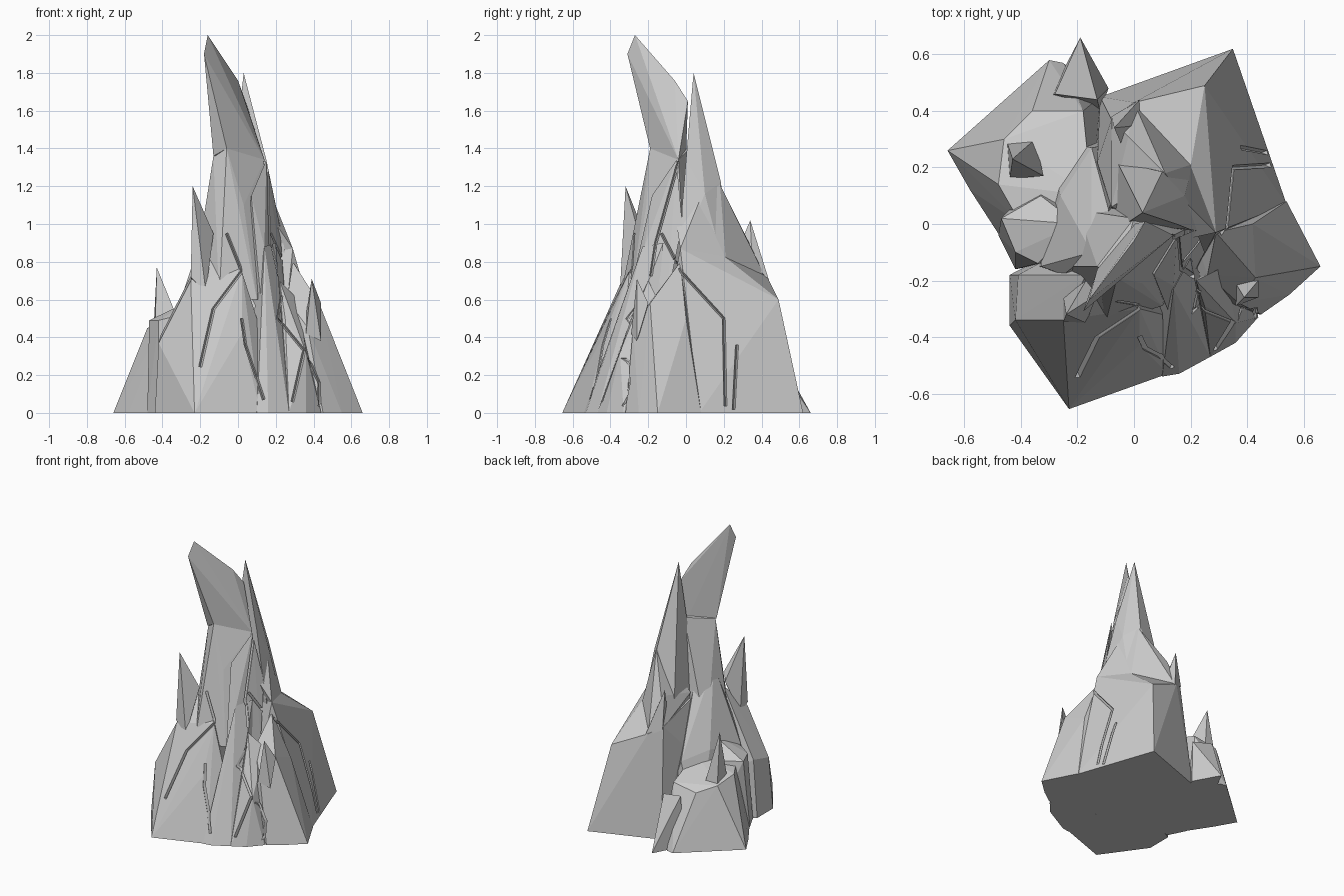
import bpy, bmesh
from mathutils import Vector
from mathutils.bvhtree import BVHTree

if "Cube" in bpy.data.objects:
    bpy.data.objects.remove(bpy.data.objects["Cube"])

crags = []


def add_object(name, bm):
    bmesh.ops.recalc_face_normals(bm, faces=bm.faces)
    mesh = bpy.data.meshes.new(name)
    bm.to_mesh(mesh)
    bm.free()
    ob = bpy.data.objects.new(name, mesh)
    bpy.context.collection.objects.link(ob)
    return ob


def crag(name, foot, upper):
    """Faceted rock: convex hull of a ground outline and its upper corners."""
    bm = bmesh.new()
    for p in [(x, y, 0) for x, y in foot] + upper:
        bm.verts.new(p)
    res = bmesh.ops.convex_hull(bm, input=bm.verts[:])
    junk = {g for g in res["geom_interior"] + res["geom_unused"]
            if isinstance(g, bmesh.types.BMVert)}
    bmesh.ops.delete(bm, geom=list(junk), context='VERTS')
    crags.append(add_object(name, bm))


# Front left buttress and its spike
crag("front_left_buttress",
     [(-.23, -.655), (-.44, -.36), (-.44, -.18), (.12, -.53), (.1, .1)],
     [(-.42, -.34, .37), (-.41, -.18, .41), (-.25, -.34, .7), (-.15, -.43, .48),
      (.02, -.43, .42), (.02, -.3, .75), (-.17, -.18, .88), (.1, -.32, .5)])
crag("front_left_spike", [],
     [(-.24, -.32, 1.2), (-.25, -.345, .72), (-.17, -.35, .64), (-.13, -.25, .95),
      (-.17, -.2, .9), (-.25, -.26, .68)])

# Central shaft with the leaning blade on top
crag("central_shaft", [],
     [(-.13, -.15, 1.36), (-.06, -.19, 1.4), (.14, -.04, 1.34), (.0, .02, 1.4),
      (-.16, -.12, 1.08), (-.1, -.22, 1.1), (.03, -.21, 1.1), (.18, -.02, 1.0),
      (-.25, -.15, .6), (-.1, -.35, .6), (.1, -.29, .6), (.22, -.1, .6),
      (.05, .1, .6), (-.2, .05, .6)])
crag("leaning_blade", [],
     [(-.16, -.27, 2.0), (-.18, -.31, 1.9), (-.06, -.14, 1.85), (.0, -.06, 1.76),
      (.04, .01, 1.65), (-.13, -.16, 1.36), (-.06, -.19, 1.4), (.14, -.04, 1.34),
      (.0, .0, 1.36)])
crag("front_spine", [],
     [(.15, -.05, 1.34), (.07, -.18, 1.15), (.14, -.22, .88), (.22, -.02, 1.0),
      (.13, -.33, .5), (.25, -.1, .6), (.02, -.1, .7)])

# Back peak, the saddle under it and the big body below
crag("back_peak", [],
     [(.03, .04, 1.8), (.15, .0, 1.34), (.18, .1, 1.16), (.1, .185, 1.22),
      (.2, -.02, 1.1), (-.03, .0, 1.25), (.2, .18, .85), (.25, -.03, .85),
      (-.06, .22, .85), (-.07, .04, .85)])
crag("back_saddle", [],
     [(.11, .18, 1.21), (-.02, .31, .95), (-.08, .37, .76), (.0, .43, .7),
      (.19, .07, 1.12), (.2, .21, .82), (.29, -.03, .87), (-.08, .06, .9),
      (.2, -.05, 1.0), (.0, .1, .6), (.2, .1, .6)])
crag("back_body",
     [(.35, .62), (-.12, .45), (-.14, .15), (.47, .27), (.54, .07), (.2, -.2),
      (-.12, 0)],
     [(.25, .49, .6), (.0, .43, .72), (-.08, .37, .77), (.2, .2, .83),
      (.29, -.03, .87), (-.08, .06, .85), (-.13, .22, .6)])
crag("back_spike", [],
     [(-.07, .34, 1.02), (-.08, .38, .75), (.02, .44, .7), (.02, .35, .8),
      (-.04, .27, .85)])

# Right buttress and its spike
crag("right_buttress",
     [(.66, -.15), (.54, .08), (.55, -.25), (.45, -.32), (.2, 0), (.2, -.3)],
     [(.49, -.18, .42), (.43, -.19, .58), (.42, .0, .5), (.29, -.03, .8),
      (.26, -.18, .6), (.37, -.28, .45)])
crag("right_spike", [],
     [(.39, -.26, .71), (.44, -.2, .58), (.36, -.21, .52), (.36, -.29, .42),
      (.44, -.26, .38)])

# Front right ribs and the hidden foundation between the rocks
crag("front_rib",
     [(.1, -.54), (.16, -.53), (.27, -.47), (.0, -.3), (.25, -.2)],
     [(.12, -.36, .5), (.14, -.23, .88), (.2, -.12, .9), (.2, -.3, .45)])
crag("front_right_rib",
     [(.27, -.47), (.36, -.42), (.44, -.33), (.2, -.2), (.4, -.15)],
     [(.36, -.35, .32), (.25, -.29, .5), (.22, -.2, .7), (.32, -.15, .6)])
crag("foundation", [(0, -.25), (.25, -.25), (.25, 0), (0, 0)],
     [(.1, -.15, .5), (.2, -.1, .5), (.1, 0, .5)])

# Left side: low rock, its spike, back wedge, shoulder block and inner slope
crag("left_rock",
     [(-.66, .26), (-.3, .58), (-.25, .57), (-.12, .45), (-.1, .1),
      (-.47, -.05), (-.58, .12)],
     [(-.46, .3, .42), (-.36, .4, .38), (-.48, .14, .45), (-.4, .0, .46),
      (-.18, .4, .41), (-.15, .1, .5)])
crag("left_spike", [],
     [(-.43, .23, .77), (-.44, .16, .42), (-.32, .17, .5), (-.35, .3, .38),
      (-.45, .29, .38)])
crag("back_wedge",
     [(-.19, .66), (-.09, .48), (-.3, .45), (-.12, .4)],
     [(-.28, .46, .36), (-.13, .44, .33)])
crag("left_shoulder",
     [(-.42, -.16), (-.48, -.04), (-.3, .2), (-.1, -.1)],
     [(-.47, .02, .49), (-.42, -.1, .49), (-.34, -.14, .51), (-.33, .1, .49),
      (-.2, .0, .62)])
crag("left_slope",
     [(-.35, -.15), (-.3, .3), (0, .3), (0, -.2)],
     [(-.33, -.15, .52), (-.26, .1, .55), (-.15, -.1, 1.06), (-.09, .05, .9),
      (-.15, .27, .5), (-.25, -.18, .68)])

# Cracks: tubes following the rock surface under lines drawn in a side view
verts, faces = [], []
for ob in crags:
    start = len(verts)
    verts += [v.co.copy() for v in ob.data.vertices]
    faces += [[i + start for i in p.vertices] for p in ob.data.polygons]
surface = BVHTree.FromPolygons(verts, faces)
cracks = bmesh.new()


def tube(points, ray, w=.009, depth=.02):
    if len(points) < 3:
        return
    rings = []
    for i, p in enumerate(points):
        along = points[min(i + 1, len(points) - 1)] - points[max(i - 1, 0)]
        side = along.cross(ray).normalized() * w
        rings.append([cracks.verts.new(p + o) for o in
                      (side, ray * depth, -side, -ray * depth)])
    for a, b in zip(rings, rings[1:]):
        for k in range(4):
            j = (k + 1) % 4
            cracks.faces.new((a[k], a[j], b[j], b[k]))
    cracks.faces.new(rings[0])
    cracks.faces.new(rings[-1][::-1])


def crack(path, ray):
    ray = Vector(ray)
    run = []
    for (u0, z0), (u1, z1) in zip(path, path[1:]):
        for i in range(8):
            u, z = u0 + (u1 - u0) * i / 8, z0 + (z1 - z0) * i / 8
            origin = Vector((u, 0, z)) if ray.y else Vector((0, u, z))
            hit = surface.ray_cast(origin - ray * 3, ray)[0]
            if hit is None or (run and (hit - run[-1]).length > .08):
                tube(run, ray)
                run = []
            if hit is not None:
                run.append(hit)
    tube(run, ray)


for path in ([(-.06, .95), (.02, .75), (-.13, .55), (-.21, .2)],
             [(.23, .62), (.21, .5), (.35, .33), (.28, .02)],
             [(.02, .5), (.04, .36), (.15, .03)],
             [(.37, .29), (.43, .16), (.43, .02)]):
    crack(path, (0, 1, 0))
for path in ([(-.13, .95), (-.02, .74), (.2, .5), (.21, -.03)],
             [(.27, .36), (.25, -.03)],
             [(-.04, 1.33), (-.16, .9), (-.19, .7)]):
    crack(path, (-1, 0, 0))

cutter = add_object("crack_cutter", cracks)
cutter.hide_render = True
for ob in crags:
    mod = ob.modifiers.new("cracks", 'BOOLEAN')
    mod.operation, mod.solver, mod.object = 'DIFFERENCE', 'EXACT', cutter
    mod.use_self = True

# Bake the cracks and drop the cutter
graph = bpy.context.evaluated_depsgraph_get()
for ob in crags:
    cut = bpy.data.meshes.new_from_object(ob.evaluated_get(graph))
    ob.modifiers.clear()
    if len(cut.polygons) >= 4:
        ob.data = cut
bpy.data.objects.remove(cutter)
